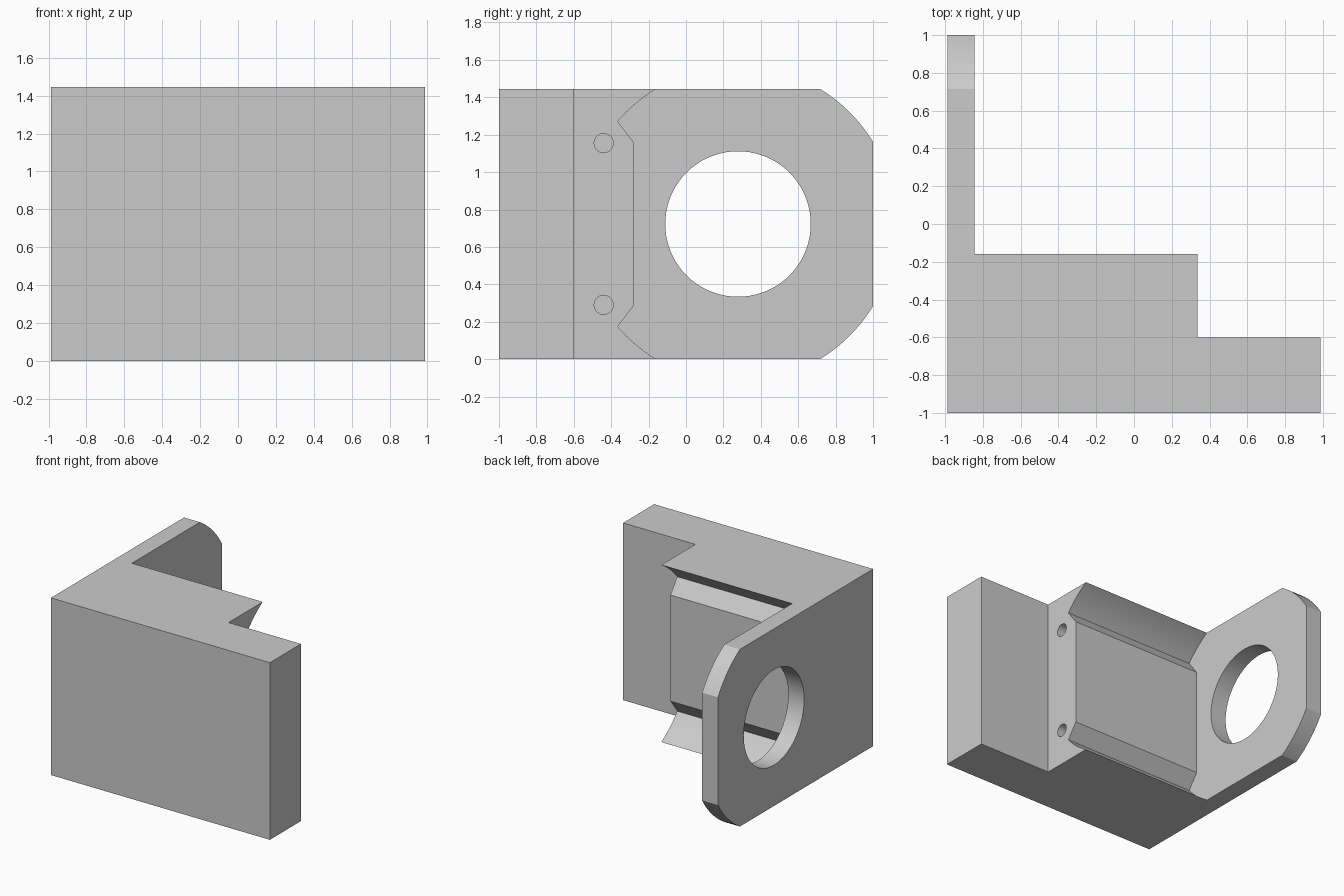
import bpy, bmesh, math

if "Cube" in bpy.data.objects:
    bpy.data.objects.remove(bpy.data.objects["Cube"], do_unlink=True)

HEIGHT, MID = 1.445, 0.7225
CENTRE, ARC_R, BORE_R = 0.278, 0.845, 0.389
LEFT, PLATE, STEP, RIGHT = -0.988, -0.845, 0.335, 0.988
OVER = 0.1  # overshoot of the cutters

grey = bpy.data.materials.new("plain grey")
grey.use_nodes = True
grey.diffuse_color = (0.6, 0.6, 0.6, 1)
grey.node_tree.nodes["Principled BSDF"].inputs["Base Color"].default_value = (0.6, 0.6, 0.6, 1)


def prism(name, points, offset):
    """Extrude a flat outline by an offset vector."""
    bm = bmesh.new()
    face = bm.faces.new([bm.verts.new(p) for p in points])
    ext = bmesh.ops.extrude_face_region(bm, geom=[face])
    verts = [g for g in ext["geom"] if isinstance(g, bmesh.types.BMVert)]
    bmesh.ops.translate(bm, vec=offset, verts=verts)
    bmesh.ops.recalc_face_normals(bm, faces=bm.faces)
    mesh = bpy.data.meshes.new(name)
    bm.to_mesh(mesh)
    bm.free()
    mesh.materials.append(grey)
    obj = bpy.data.objects.new(name, mesh)
    bpy.context.collection.objects.link(obj)
    return obj


def side_prism(name, outline, x0, x1):
    return prism(name, [(x0, y, z) for y, z in outline], (x1 - x0, 0, 0))


def arc(y, z, r, a0, a1, n):
    return [(y + r * math.cos(a0 + (a1 - a0) * i / n),
             z + r * math.sin(a0 + (a1 - a0) * i / n)) for i in range(n + 1)]


def circle(y, z, r, n):
    return arc(y, z, r, 0, 2 * math.pi, n)[:-1]


def mirrored(lower):
    """Complete an outline from its lower half."""
    return lower + [(y, HEIGHT - z) for y, z in reversed(lower)]


def combine(target, other, operation):
    mod = target.modifiers.new(other.name, 'BOOLEAN')
    mod.operation, mod.solver, mod.object = operation, 'EXACT', other
    bpy.context.view_layer.objects.active = target
    bpy.ops.object.modifier_apply(modifier=mod.name)
    bpy.data.objects.remove(other, do_unlink=True)


# Angles where the round outline runs past the base, meets the back and the groove
a_low = -math.asin((MID + OVER) / ARC_R)
a_back = -math.acos((1 - CENTRE) / ARC_R)
a_tip = -math.acos((-0.365 - CENTRE) / ARC_R)

# Stepped blank: front slab plus the thicker body
plan = [(LEFT, -1), (RIGHT, -1), (RIGHT, -0.6), (STEP, -0.6), (STEP, 1 + OVER), (LEFT, 1 + OVER)]
bracket = prism("bracket", [(x, y, 0) for x, y in plan], (0, 0, HEIGHT))

# Rounded corners and flat back edge of the end plate
rounding = side_prism("plate_outline", mirrored(
    [(-1 - OVER, -OVER)] + arc(CENTRE, MID, ARC_R, a_low, a_back, 16)),
    LEFT - OVER, RIGHT + OVER)
combine(bracket, rounding, 'INTERSECT')

# Concave recess with a grooved pocket, leaving the end plate standing
recess = side_prism("recess_cutter", mirrored(
    [(1 + 2 * OVER, -OVER)] + arc(CENTRE, MID, ARC_R, -math.pi - a_low, a_tip, 16)
    + [(-0.277, 0.29)]), PLATE, STEP + OVER)

# Large bore through the plate and two blind screw holes in the step
bore = side_prism("bore_cutter", circle(CENTRE, MID, BORE_R, 72), LEFT - OVER, PLATE + OVER)
screws = [side_prism("screw_cutter", circle(-0.44, z, 0.051, 32), STEP - 0.4, STEP + OVER)
          for z in (0.29, HEIGHT - 0.29)]
for cutter in [recess, bore] + screws:
    combine(bracket, cutter, 'DIFFERENCE')

bpy.ops.object.select_all(action='DESELECT')
bracket.select_set(True)
bpy.context.view_layer.objects.active = bracket
bpy.ops.object.shade_smooth_by_angle(angle=math.radians(20))
